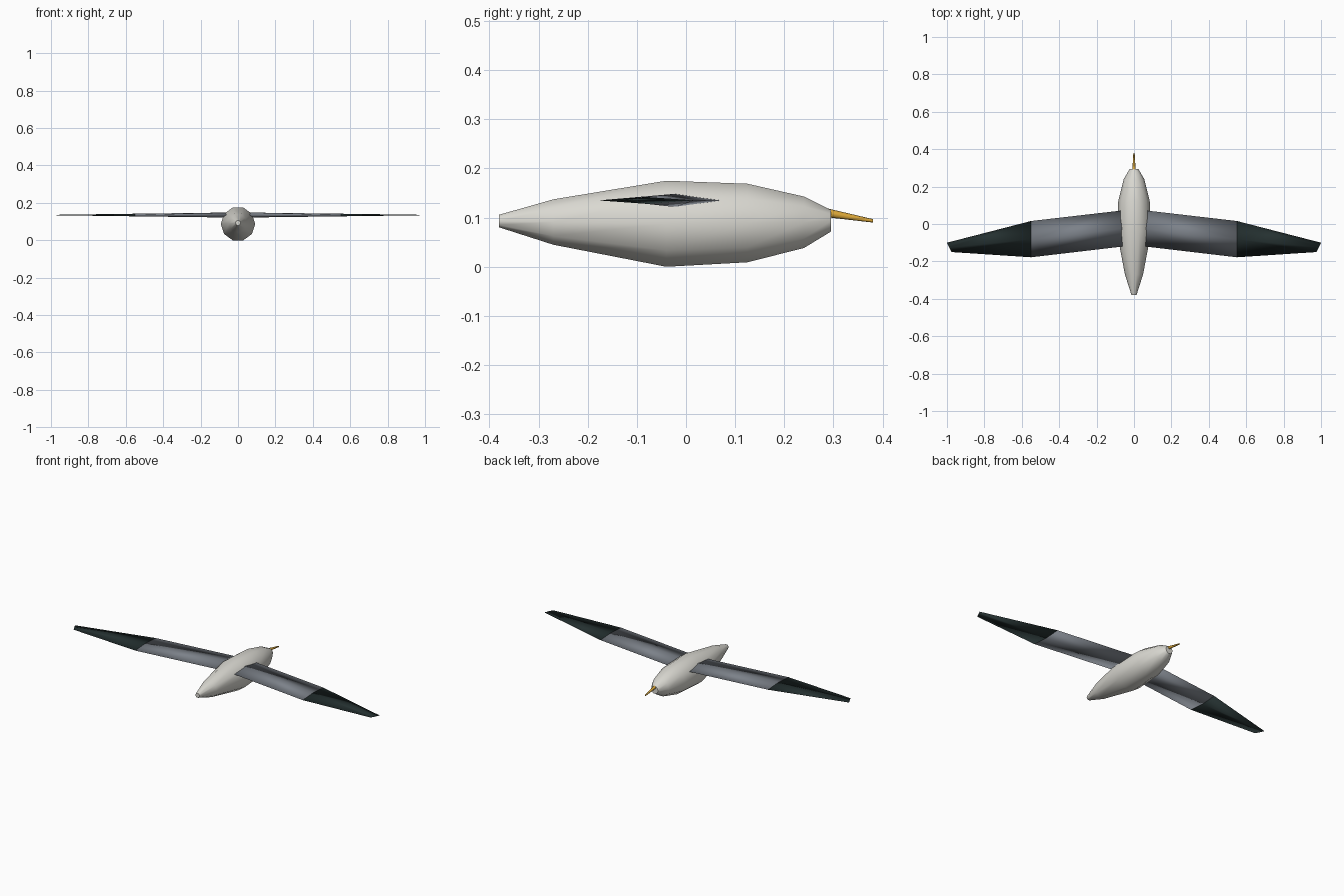
import bpy, bmesh, math
from mathutils import Vector

cube = bpy.data.objects.get("Cube")
if cube:
    bpy.data.objects.remove(cube)


def material(name, rgb):
    m = bpy.data.materials.new(name)
    m.use_nodes = True
    m.diffuse_color = (*rgb, 1)
    m.node_tree.nodes["Principled BSDF"].inputs["Base Color"].default_value = (*rgb, 1)
    return m


WHITE = material("warm white", (0.70, 0.69, 0.64))
GREY = material("slate grey", (0.20, 0.22, 0.25))
DARK = material("dark feather", (0.018, 0.03, 0.03))
YELLOW = material("beak yellow", (0.70, 0.38, 0.04))


def loft(name, rings, mat, angle=180):
    """Join equal-length rings of points into a closed skin with end caps."""
    bm = bmesh.new()
    loops = [[bm.verts.new(p) for p in ring] for ring in rings]
    n = len(loops[0])
    for a, b in zip(loops, loops[1:]):
        for i in range(n):
            j = (i + 1) % n
            bm.faces.new((a[i], a[j], b[j], b[i]))
    bm.faces.new(loops[0])
    bm.faces.new(loops[-1])
    bmesh.ops.recalc_face_normals(bm, faces=bm.faces)
    mesh = bpy.data.meshes.new(name)
    bm.to_mesh(mesh)
    bm.free()
    mesh.materials.append(mat)
    ob = bpy.data.objects.new(name, mesh)
    bpy.context.collection.objects.link(ob)
    bpy.ops.object.select_all(action='DESELECT')
    ob.select_set(True)
    bpy.context.view_layer.objects.active = ob
    if angle < 180:
        bpy.ops.object.shade_smooth_by_angle(angle=math.radians(angle))
    else:
        bpy.ops.object.shade_smooth()
    return ob


def ring(y, z, r, sides):
    steps = [math.tau * i / sides for i in range(sides)]
    return [(r * math.cos(a), y, z + r * math.sin(a)) for a in steps]


def section(side, lead, trail, half):
    """Diamond wing section between a leading and a trailing point."""
    z = 0.135
    le = Vector((side * lead[0], lead[1], z))
    te = Vector((side * trail[0], trail[1], z))
    mid, up = (le + te) / 2, Vector((0, 0, half))
    return [le, mid + up, te, mid - up]


# Body, from tail to head: y, centre height, radius
profile = [(-0.38, 0.093, 0.0135), (-0.27, 0.091, 0.0485), (-0.04, 0.0875, 0.092),
           (0.125, 0.089, 0.084), (0.24, 0.0905, 0.055), (0.295, 0.0935, 0.023)]
loft("body", [ring(*p, 10) for p in profile], WHITE, 45)

# Beak
loft("beak", [ring(0.28, 0.111, 0.0095, 8), ring(0.38, 0.0935, 0.0035, 8)], YELLOW, 50)

# Wings
for label, s in (("left", 1), ("right", -1)):
    root = section(s, (0.04, 0.075), (0.04, -0.118), 0.0135)
    bend = section(s, (0.55, 0.016), (0.55, -0.178), 0.007)
    tip = section(s, (1.0, -0.10), (0.975, -0.15), 0.001)
    loft(label + "_inner_wing", [root, bend], GREY)
    loft(label + "_wing_tip", [bend, tip], DARK)
